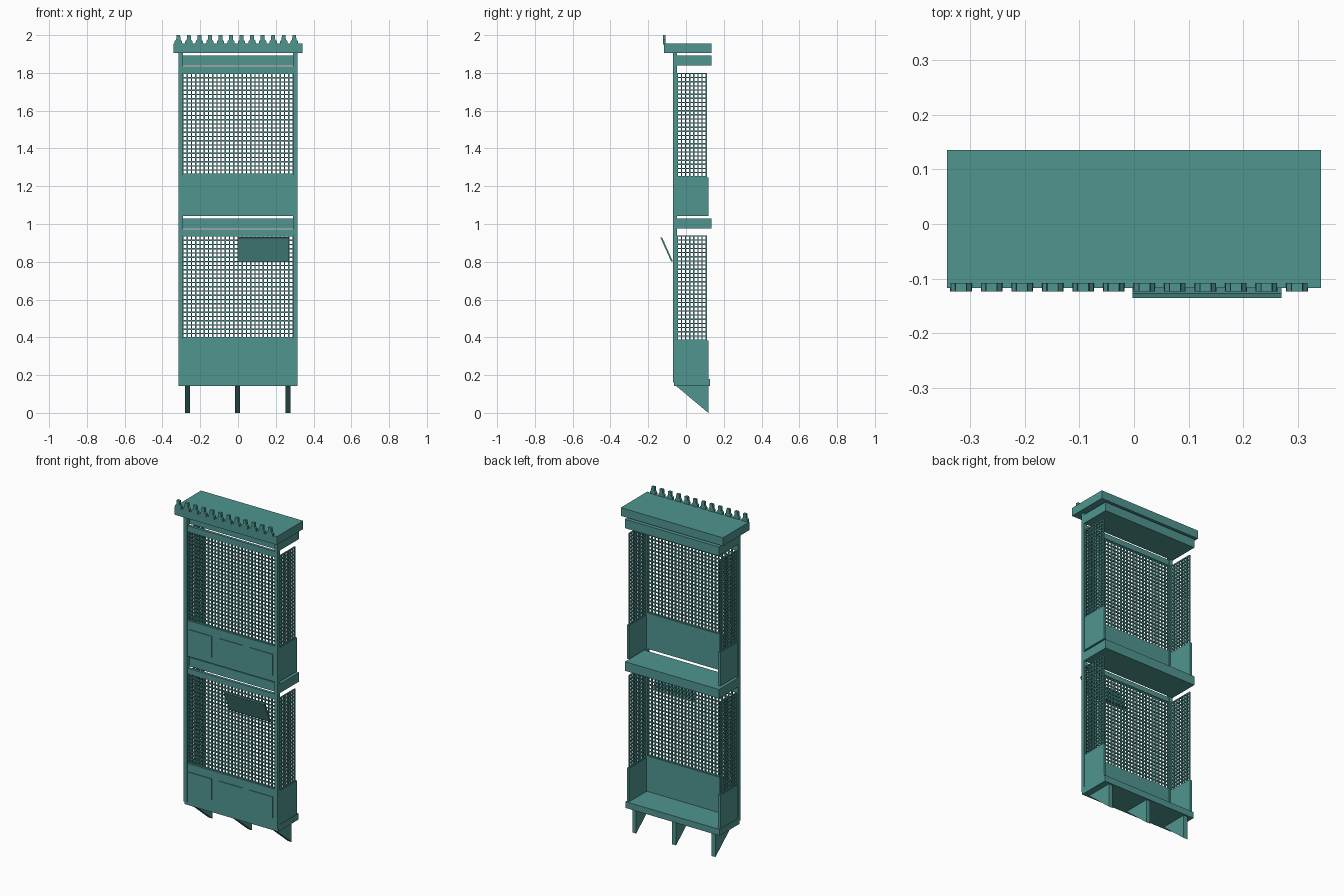
import bpy, bmesh
from mathutils import Matrix, Vector

if "Cube" in bpy.data.objects:
    bpy.data.objects.remove(bpy.data.objects["Cube"])


def finish(name, bm):
    bmesh.ops.recalc_face_normals(bm, faces=bm.faces)
    me = bpy.data.meshes.new(name)
    bm.to_mesh(me)
    bm.free()
    ob = bpy.data.objects.new(name, me)
    bpy.context.collection.objects.link(ob)
    me.materials.append(teal)
    return ob


def add_box(bm, x0, x1, y0, y1, z0, z1):
    mid = Vector(((x0 + x1) / 2, (y0 + y1) / 2, (z0 + z1) / 2))
    size = Matrix.Diagonal((x1 - x0, y1 - y0, z1 - z0, 1))
    bmesh.ops.create_cube(bm, size=1, matrix=Matrix.Translation(mid) @ size)


def box(name, *b):
    bm = bmesh.new()
    add_box(bm, *b)
    return finish(name, bm)


def add_prism(bm, pts, offset):
    """Extrude a closed 3D outline along an offset."""
    face = bm.faces.new([bm.verts.new(p) for p in pts])
    ext = bmesh.ops.extrude_face_region(bm, geom=[face])
    bmesh.ops.translate(bm, vec=offset, verts=[v for v in ext["geom"] if isinstance(v, bmesh.types.BMVert)])


def lattice(name, axis, pos, a0, a1, z0, z1, pitch=0.0225, w=0.0065, t=0.008):
    """Grid of square bars in an x-z (axis 'x') or y-z (axis 'y') plane."""
    bm = bmesh.new()

    def bar(p0, p1, q0, q1, t):
        if axis == 'x':
            add_box(bm, p0, p1, pos - t / 2, pos + t / 2, q0, q1)
        else:
            add_box(bm, pos - t / 2, pos + t / 2, p0, p1, q0, q1)

    na, nz = round((a1 - a0) / pitch), round((z1 - z0) / pitch)
    for i in range(na + 1):
        a = a0 + w / 2 + (a1 - a0 - w) * i / na
        bar(a - w / 2, a + w / 2, z0, z1, t)
    for i in range(nz + 1):
        z = z0 + w / 2 + (z1 - z0 - w) * i / nz
        bar(a0, a1, z - w / 2, z + w / 2, t * 0.9)
    return finish(name, bm)


teal = bpy.data.materials.new("teal_paint")
teal.diffuse_color = (0.08, 0.30, 0.28, 1)
teal.use_nodes = True
teal.node_tree.nodes["Principled BSDF"].inputs["Base Color"].default_value = teal.diffuse_color

# Corner posts, base floor and top cornice
for s, side in ((-1, "left"), (1, "right")):
    xs = sorted((s * 0.292, s * 0.315))
    box(side + "_post", *xs, -0.07, -0.048, 0.16, 1.906)
box("base_floor", -0.315, 0.315, -0.062, 0.128, 0.142, 0.18)
box("cornice", -0.342, 0.342, -0.117, 0.135, 1.905, 1.955)

# Two identical storeys: z of panel bottom, panel top, lattice top, slab bottom, slab top
storeys = {
    "lower": (0.18, 0.395, 0.94, 0.975, 1.03),
    "upper": (1.043, 1.26, 1.80, 1.838, 1.892),
}
for n, (zb, zp, zl, zs, zt) in storeys.items():
    box(n + "_ceiling_slab", -0.315, 0.315, -0.049, 0.135, zs, zt)
    box(n + "_top_rail", -0.292, 0.292, -0.066, -0.05, zl, zs - 0.005)
    box(n + "_front_panel", -0.292, 0.292, -0.066, -0.05, zb, zp)
    # Raised square fields on the front panel
    bm = bmesh.new()
    for x in (-0.205, 0, 0.203):
        add_box(bm, x - 0.078, x + 0.078, -0.07, -0.06, zb + 0.037, zb + 0.165)
    finish(n + "_panel_fields", bm)
    lattice(n + "_front_lattice", 'x', -0.058, -0.294, 0.294, zp, zl)
    for s, side in ((-1, "left"), (1, "right")):
        xs = sorted((s * 0.298, s * 0.312))
        box(f"{n}_{side}_side_panel", *xs, -0.05, 0.118, zb, zp - 0.013)
        lattice(f"{n}_{side}_lattice", 'y', s * 0.305, -0.049, 0.11, zp - 0.013, zl)

# Front skirt closing the base below the lower panel
box("base_rail", -0.315, 0.315, -0.064, -0.048, 0.142, 0.18)

# Triangular support brackets
bm = bmesh.new()
for x in (-0.267, -0.003, 0.264):
    add_prism(bm, [(x - 0.013, -0.055, 0.145), (x - 0.013, 0.118, 0.145), (x - 0.013, 0.118, 0.0)], (0.026, 0, 0))
finish("brackets", bm)

# Row of stepped crenellations along the front of the cornice
bm = bmesh.new()
half = [(0.02, 1.95), (0.019, 1.968), (0.011, 1.976), (0.010, 2.0)]
outline = half + [(-x, z) for x, z in reversed(half)]
for i in range(12):
    x = -0.316 + 0.0558 * i
    add_prism(bm, [(x + p, -0.123, z) for p, z in outline], (0, 0.015, 0))
finish("crenellations", bm)

# Small hatch propped open at the front
bm = bmesh.new()
add_prism(bm, [(-0.003, -0.078, 0.80), (-0.003, -0.070, 0.802), (-0.003, -0.127, 0.93), (-0.003, -0.135, 0.927)],
          (0.273, 0, 0))
finish("open_hatch", bm)
